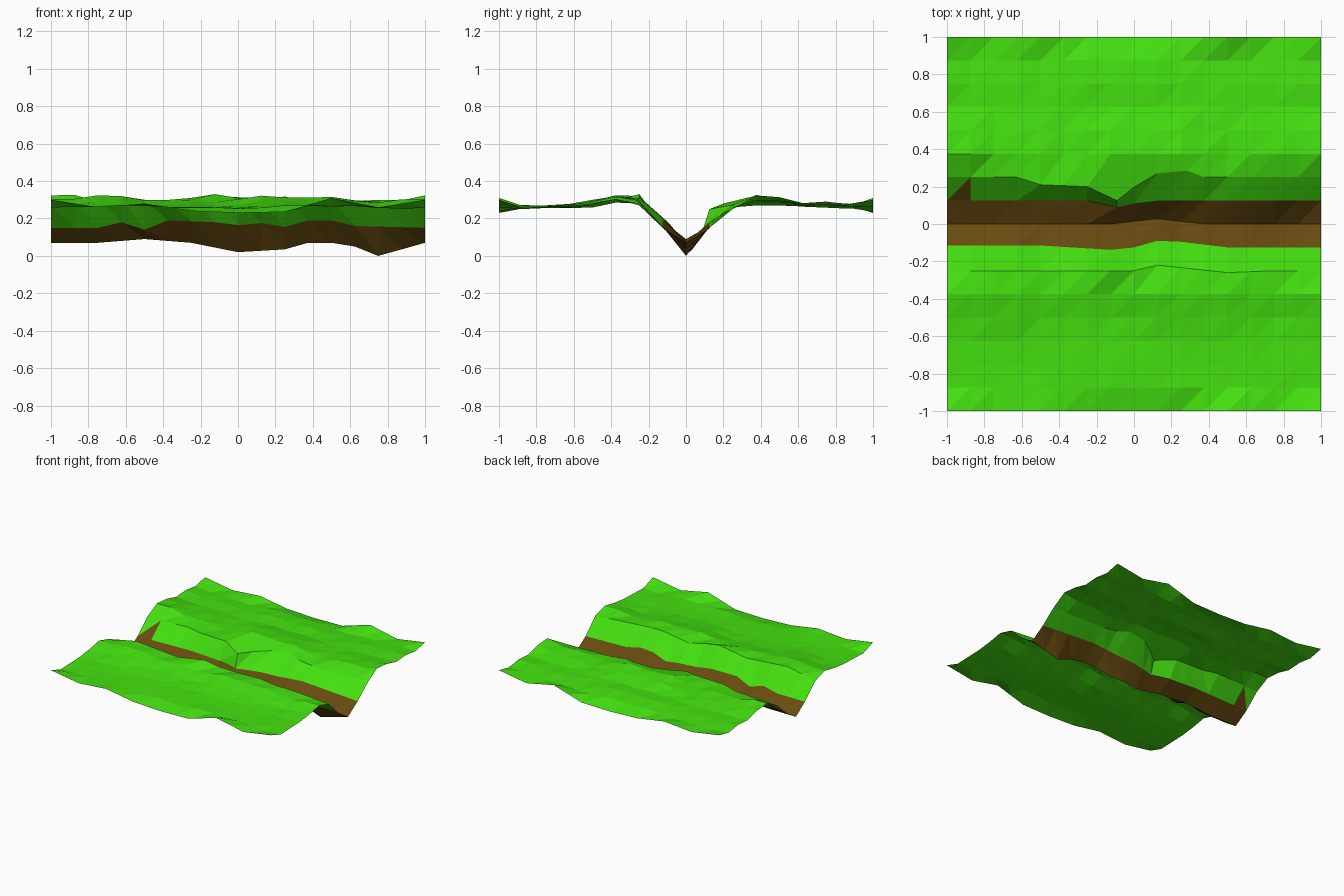
import bpy, bmesh, math

if "Cube" in bpy.data.objects:
    bpy.data.objects.remove(bpy.data.objects["Cube"])

N = 16
STEP = 2 / N


def curve(keys, x):
    """Piecewise-linear profile through (x, value) pairs."""
    if x <= keys[0][0]:
        return keys[0][1]
    for (x0, v0), (x1, v1) in zip(keys, keys[1:]):
        if x <= x1:
            return v0 + (v1 - v0) * (x - x0) / (x1 - x0)
    return keys[-1][1]


def material(name, color):
    m = bpy.data.materials.new(name)
    m.diffuse_color = (*color, 1)
    m.use_nodes = True
    m.node_tree.nodes["Principled BSDF"].inputs["Base Color"].default_value = m.diffuse_color
    return m


# Heights along the ravine rows and the outer (tiling) edge
edge = [(-1, .30), (-.75, .26), (-.5, .28), (-.25, .24), (0, .23), (.25, .235), (.5, .31), (.75, .26), (1, .30)]
near_top = [(-1, .27), (-.75, .32), (-.375, .29), (-.125, .33), (.125, .29), (.375, .31), (.75, .29), (1, .27)]
near_bank = [(-1, .15), (-.75, .15), (-.625, .18), (-.5, .14), (-.375, .19), (-.125, .18), (0, .165), (.125, .175),
             (.25, .155), (.375, .19), (.5, .19), (.625, .16), (1, .15)]
bed = [(-1, .07), (-.75, .07), (-.5, .09), (-.25, .07), (0, .02), (.25, .035), (.375, .07), (.5, .07),
       (.625, .05), (.75, 0), (1, .07)]
far_bank = [(-1, .15), (-.5, .16), (-.125, .14), (.25, .16), (.5, .18), (1, .15)]
far_top = [(-1, .26), (-.5, .28), (-.25, .28), (-.125, .25), (.25, .29), (.5, .26), (1, .25)]
rows = {0: edge, 16: edge, 6: near_top, 7: near_bank, 8: bed, 9: far_bank, 10: far_top}

# Average height of the rolling grass rows
grass_level = {1: .262, 2: .263, 3: .266, 4: .28, 5: .305, 11: .30, 12: .29, 13: .272, 14: .275, 15: .265}
grass_swing = {1: .012, 2: .008, 3: .012, 4: .022, 5: .022, 11: .032, 12: .025, 13: .01, 14: .018, 15: .015}

# Sideways wander of the ravine rows
wander = {
    6: [(0, 0), (.125, .03), (.5, -.01), (.75, 0)],
    7: [(-.5, .01), (-.125, -.013), (0, 0), (.125, .035), (.25, .03), (.5, 0)],
    8: [(-.125, 0), (.125, .028), (.375, 0)],
    9: [(-.25, 0), (-.125, -.035), (0, -.015), (.125, 0)],
    10: [(-.625, 0), (-.5, -.04), (-.25, -.05), (-.125, -.125), (.125, .02), (.25, .035), (.375, 0)],
}


def point(i, j):
    x, y = -1 + i * STEP, -1 + j * STEP
    if j in rows:
        z = curve(rows[j], x)
    else:
        roll = math.sin(math.pi * (2 * x + .6 * y) + .6) * .6 + math.sin(math.pi * (5 * x - y) + j) * .4
        z = grass_level[j] + grass_swing[j] * roll
    y += curve(wander[j], x) if j in wander else 0
    if j in (9, 10) and i in (7, 10):
        x += .035
    return x, y, z


# Terrain sheet: triangulated grid, brown along the ravine bed
bm = bmesh.new()
grid = [[bm.verts.new(point(i, j)) for i in range(N + 1)] for j in range(N + 1)]
for j in range(N):
    for i in range(N):
        a, b, c, d = grid[j][i], grid[j][i + 1], grid[j + 1][i + 1], grid[j + 1][i]
        lower, upper = bm.faces.new((a, b, c)), bm.faces.new((a, c, d))
        if j in (7, 8):
            lower.material_index = upper.material_index = 1
        elif (i, j) == (0, 9):
            lower.material_index = 1

mesh = bpy.data.meshes.new("ravine_terrain")
bm.to_mesh(mesh)
bm.free()
mesh.materials.append(material("grass", (.058, .75, .005)))
mesh.materials.append(material("earth", (.14, .07, .005)))
bpy.context.collection.objects.link(bpy.data.objects.new("ravine_terrain", mesh))
